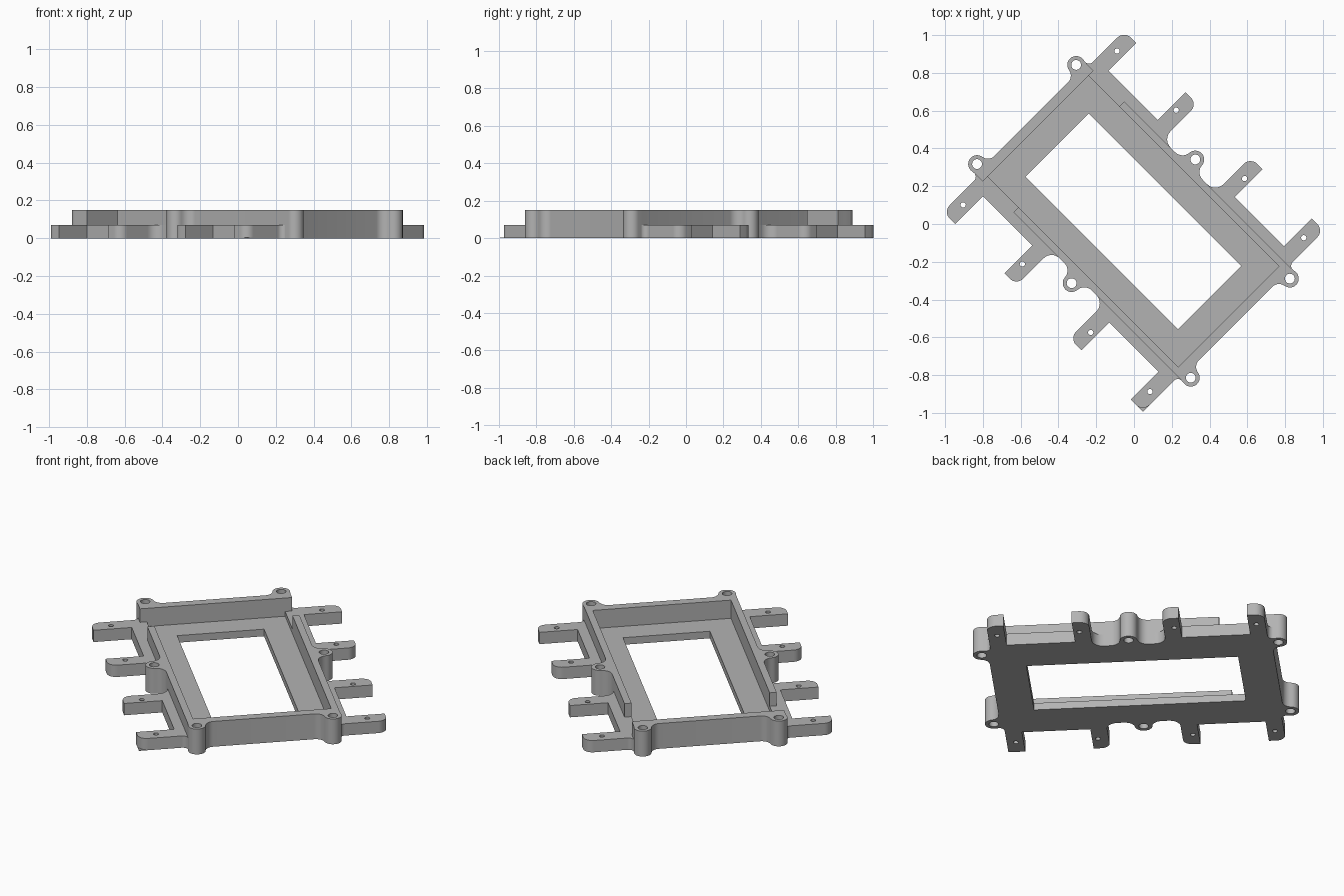
import bpy, bmesh
from math import sin, cos, pi, atan2, sqrt, tan, acos
from mathutils import Vector, Matrix

cube = bpy.data.objects.get("Cube")
if cube:
    bpy.data.objects.remove(cube)

# One grey material
grey = bpy.data.materials.new("plain_grey")
grey.use_nodes = True
colour = (0.45, 0.45, 0.45, 1)
grey.diffuse_color = colour
grey.node_tree.nodes["Principled BSDF"].inputs["Base Color"].default_value = colour

# Main dimensions, in a frame whose long axis is x
END_OUT, END_IN = 0.765, 0.713
RAIL_OUT, RAIL_IN = 0.415, 0.377
RAIL_START = -0.484
BOSS_R, BOSS_HOLE, TAB_HOLE = 0.047, 0.026, 0.014
BOSS_X, BOSS_Y, MID_Y = 0.8, 0.371, 0.463
FLOOR_H, LOW_H, TALL_H = 0.042, 0.07, 0.15
PLACE = Matrix.Rotation(-pi / 4, 4, 'Z') @ Matrix.Translation((-0.012, 0.008, 0))


def arc(cx, cy, r, a0, a1, n=8):
    return [(cx + r * cos(a0 + (a1 - a0) * i / n),
             cy + r * sin(a0 + (a1 - a0) * i / n)) for i in range(n + 1)]


def circle(cx, cy, r, n=24):
    return arc(cx, cy, r, 0, 2 * pi, n)[:-1]


def rect(x, y):
    return [(-x, -y), (x, -y), (x, y), (-x, y)]


def rounded(corners):
    """Outline from (x, y) or (x, y, radius) corners."""
    out = []
    for i, c in enumerate(corners):
        p = Vector(c[:2])
        if len(c) == 2:
            out.append(tuple(p))
            continue
        a = (Vector(corners[i - 1][:2]) - p).normalized()
        b = (Vector(corners[(i + 1) % len(corners)][:2]) - p).normalized()
        half = acos(a.dot(b)) / 2
        mid = p + (a + b).normalized() * c[2] / sin(half)
        s, e = p + a * c[2] / tan(half) - mid, p + b * c[2] / tan(half) - mid
        a0 = atan2(s.y, s.x)
        turn = (atan2(e.y, e.x) - a0 + pi) % (2 * pi) - pi
        out += arc(mid.x, mid.y, c[2], a0, a0 + turn)
    return out


def neck(d, f, both):
    """Boss standing d off a wall: fillet, round, and a second fillet if both."""
    s = sqrt((BOSS_R + f) ** 2 - (f - d) ** 2)
    a = atan2(d - f, s)
    left = arc(-s, f, f, -pi / 2, a)
    top = arc(0, d, BOSS_R, pi + a, -a if both else 0, 16)
    right = [(-x, y) for x, y in reversed(left)] if both else []
    return left + top[1:-1] + (right or top[-1:])


def prism(name, outline, height, holes=()):
    bm = bmesh.new()
    for loop in (outline, *holes):
        vs = [bm.verts.new((x, y, 0)) for x, y in loop]
        for i, v in enumerate(vs):
            bm.edges.new((vs[i - 1], v))
    bmesh.ops.triangle_fill(bm, edges=bm.edges[:], use_beauty=True, normal=(0, 0, 1))
    ext = bmesh.ops.extrude_face_region(bm, geom=bm.faces[:])
    bmesh.ops.translate(bm, vec=(0, 0, height),
                        verts=[g for g in ext["geom"] if isinstance(g, bmesh.types.BMVert)])
    bmesh.ops.transform(bm, matrix=PLACE, verts=bm.verts)
    bmesh.ops.recalc_face_normals(bm, faces=bm.faces)
    mesh = bpy.data.meshes.new(name)
    bm.to_mesh(mesh)
    bm.free()
    mesh.materials.append(grey)
    ob = bpy.data.objects.new(name, mesh)
    bpy.context.collection.objects.link(ob)
    bpy.ops.object.select_all(action='DESELECT')
    ob.select_set(True)
    bpy.context.view_layer.objects.active = ob
    bpy.ops.object.shade_smooth_by_angle(angle=0.6)


def mirrored(half):
    return half + [(x, -y) for x, y in reversed(half)]


# Sunken floor with its window
prism("floor", rect(END_IN, RAIL_IN), FLOOR_H, [rect(0.571, 0.237)])

# Corner boss, running from the rail side down to the end wall
corner = [(END_OUT + n, BOSS_Y + t)
          for t, n in reversed(neck(BOSS_X - END_OUT, 0.05, False))]
corner = [(END_OUT, RAIL_OUT)] + corner
middle = [(t, RAIL_OUT + n) for t, n in neck(MID_Y - RAIL_OUT, 0.055, True)]

# Tall frame: one end wall and both rails
half = [(END_IN, RAIL_IN), (RAIL_START, RAIL_IN), (RAIL_START, RAIL_OUT)] + middle + corner
prism("tall_frame", mirrored(half), TALL_H,
      [circle(x, s * y, BOSS_HOLE) for s in (1, -1)
       for x, y in ((BOSS_X, BOSS_Y), (0, MID_Y))])

# Opposite end wall
half = [(-END_IN, RAIL_OUT)] + [(-x, y) for x, y in corner]
prism("end_wall", mirrored(half), TALL_H,
      [circle(-BOSS_X, s * BOSS_Y, BOSS_HOLE) for s in (1, -1)])

# Low side strips, each with two mounting tabs
tabs = [(-0.79, RAIL_OUT), (-0.748, RAIL_OUT, 0.03), (-0.748, 0.678, 0.05),
        (-0.657, 0.678), (-0.657, 0.47), (-0.288, 0.47), (-0.288, 0.678),
        (-0.198, 0.678, 0.05), (-0.198, RAIL_OUT, 0.06), (-0.12, RAIL_OUT)]
gap = [(RAIL_START, RAIL_OUT), (RAIL_START, RAIL_IN),
       (-END_IN, RAIL_IN), (-END_IN, RAIL_OUT)]
for sx, end in ((1, "rear"), (-1, "front")):
    for sy, side in ((1, "left"), (-1, "right")):
        shape = rounded(tabs + (gap if sx > 0 else []))
        prism(f"{end}_{side}_tabs", [(sx * x, sy * y) for x, y in shape], LOW_H,
              [circle(sx * x, sy * 0.576, TAB_HOLE, 16) for x in (-0.699, -0.256)])

# Thin square corner under one tab
prism("tab_corner_foot", [(0.748, -0.62), (0.748, -0.678), (0.69, -0.678)], 0.004)
